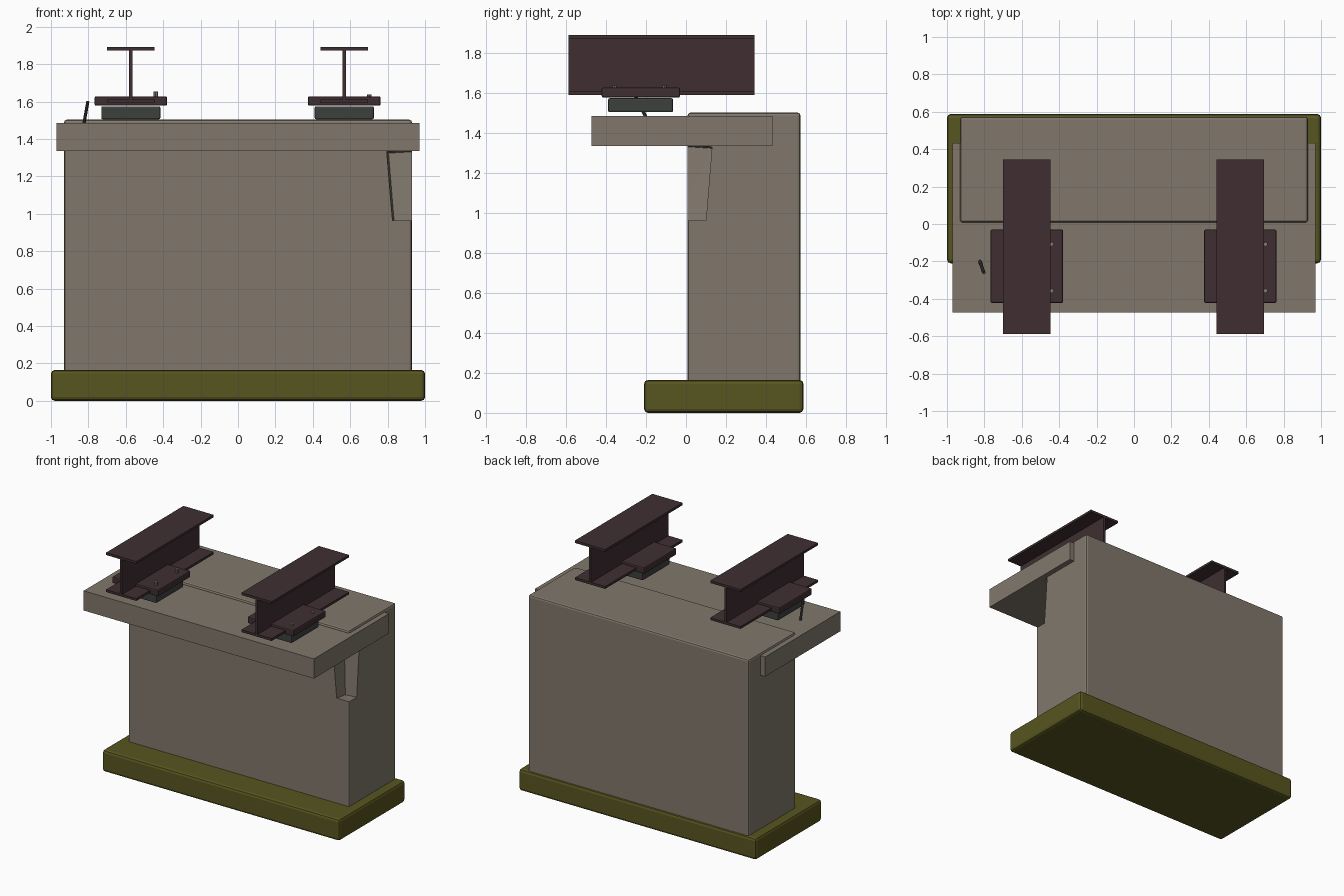
import bpy, bmesh
from mathutils import Vector

cube = bpy.data.objects.get("Cube")
if cube:
    bpy.data.objects.remove(cube, do_unlink=True)


def material(name, r, g, b):
    m = bpy.data.materials.new(name)
    m.use_nodes = True
    m.diffuse_color = (r, g, b, 1)
    m.node_tree.nodes["Principled BSDF"].inputs["Base Color"].default_value = (r, g, b, 1)
    return m


concrete = material("concrete", 0.22, 0.187, 0.15)
moss = material("olive footing", 0.096, 0.091, 0.014)
steel = material("brown steel", 0.05, 0.028, 0.031)
rubber = material("dark rubber", 0.048, 0.051, 0.048)
bolt_grey = material("bolt grey", 0.2, 0.19, 0.18)


def finish(bm, name, mat):
    bmesh.ops.recalc_face_normals(bm, faces=bm.faces)
    mesh = bpy.data.meshes.new(name)
    bm.to_mesh(mesh)
    bm.free()
    mesh.materials.append(mat)
    ob = bpy.data.objects.new(name, mesh)
    bpy.context.collection.objects.link(ob)
    return ob


def box(name, mat, lo, hi, bevel=0):
    """Axis-aligned box between two corners, with optional chamfered edges."""
    lo, hi = Vector(lo), Vector(hi)
    bm = bmesh.new()
    bmesh.ops.create_cube(bm, size=1)
    bmesh.ops.scale(bm, vec=hi - lo, verts=bm.verts)
    bmesh.ops.translate(bm, vec=(lo + hi) / 2, verts=bm.verts)
    if bevel:
        bmesh.ops.bevel(bm, geom=bm.edges[:], offset=bevel, segments=2,
                        profile=0.5, affect='EDGES')
    return finish(bm, name, mat)


def rod(name, mat, start, end, radius, sides=8):
    """Straight cylinder between two points."""
    start, end = Vector(start), Vector(end)
    axis = end - start
    bm = bmesh.new()
    bmesh.ops.create_cone(bm, cap_ends=True, segments=sides, radius1=radius,
                          radius2=radius, depth=axis.length)
    bmesh.ops.rotate(bm, verts=bm.verts, cent=(0, 0, 0),
                     matrix=axis.to_track_quat('Z', 'Y').to_matrix())
    bmesh.ops.translate(bm, vec=(start + end) / 2, verts=bm.verts)
    return finish(bm, name, mat)


def i_beam(name, x, width=0.255, web=0.018, flange=0.018):
    """Extruded I profile running front to back."""
    z0, z1 = 1.592, 1.892
    half = [(web / 2, z0 + flange), (width / 2, z0 + flange), (width / 2, z0)]
    right = [(width / 2, z1), (width / 2, z1 - flange), (web / 2, z1 - flange)] + half
    outline = right + [(-px, pz) for px, pz in reversed(right)]
    bm = bmesh.new()
    face = bm.faces.new([bm.verts.new((x + px, -0.588, pz)) for px, pz in outline])
    ext = bmesh.ops.extrude_face_region(bm, geom=[face])
    verts = [v for v in ext["geom"] if isinstance(v, bmesh.types.BMVert)]
    bmesh.ops.translate(bm, vec=(0, 0.932, 0), verts=verts)
    return finish(bm, name, steel)


# Footing, wall and overhanging cap
box("footing", moss, (-1, -0.21, 0), (1, 0.588, 0.165), 0.02)
wall = box("wall", concrete, (-0.93, 0.008, 0.006), (0.93, 0.573, 1.503), 0.014)
box("cap", concrete, (-0.97, -0.472, 1.335), (0.97, 0.433, 1.485))

# Broken-out pocket at the upper front corner of the wall
bm = bmesh.new()
for z, side, back in ((1.33, 0.79, 0.13), (0.963, 0.82, 0.1)):
    slope = 0.012
    for x, y, dz in ((side, -0.05, slope), (side + 0.015, back, 0),
                     (1.0, back, slope), (1.0, -0.05, slope)):
        bm.verts.new((x, y, z + dz - slope / 2))
bmesh.ops.convex_hull(bm, input=bm.verts)
cutter = finish(bm, "pocket_cutter", concrete)
cutter.hide_render = True
mod = wall.modifiers.new("pocket", 'BOOLEAN')
mod.operation = 'DIFFERENCE'
mod.object = cutter
bpy.context.view_layer.objects.active = wall
bpy.ops.object.modifier_apply(modifier=mod.name)
bpy.data.objects.remove(cutter, do_unlink=True)

# Bearings and girders
for side, x, bolt_x, bolt_top in (("right", -0.573, -0.44, 1.655),
                                  ("left", 0.568, 0.703, 1.638)):
    box(side + "_bearing_pad", rubber, (x - 0.158, -0.39, 1.505),
        (x + 0.158, -0.065, 1.575), 0.008)
    box(side + "_bearing_plate", steel, (x - 0.194, -0.422, 1.578),
        (x + 0.194, -0.03, 1.628), 0.008)
    i_beam(side + "_girder", x)
    for label, y in (("front", -0.357), ("back", -0.108)):
        rod(f"{side}_{label}_bolt", bolt_grey, (bolt_x, y, 1.6),
            (bolt_x, y, bolt_top), 0.012)

# Bent reinforcing bar sticking out of the cap
rod("reinforcing_bar", rubber, (-0.824, -0.2, 1.48), (-0.803, -0.26, 1.6), 0.009)
